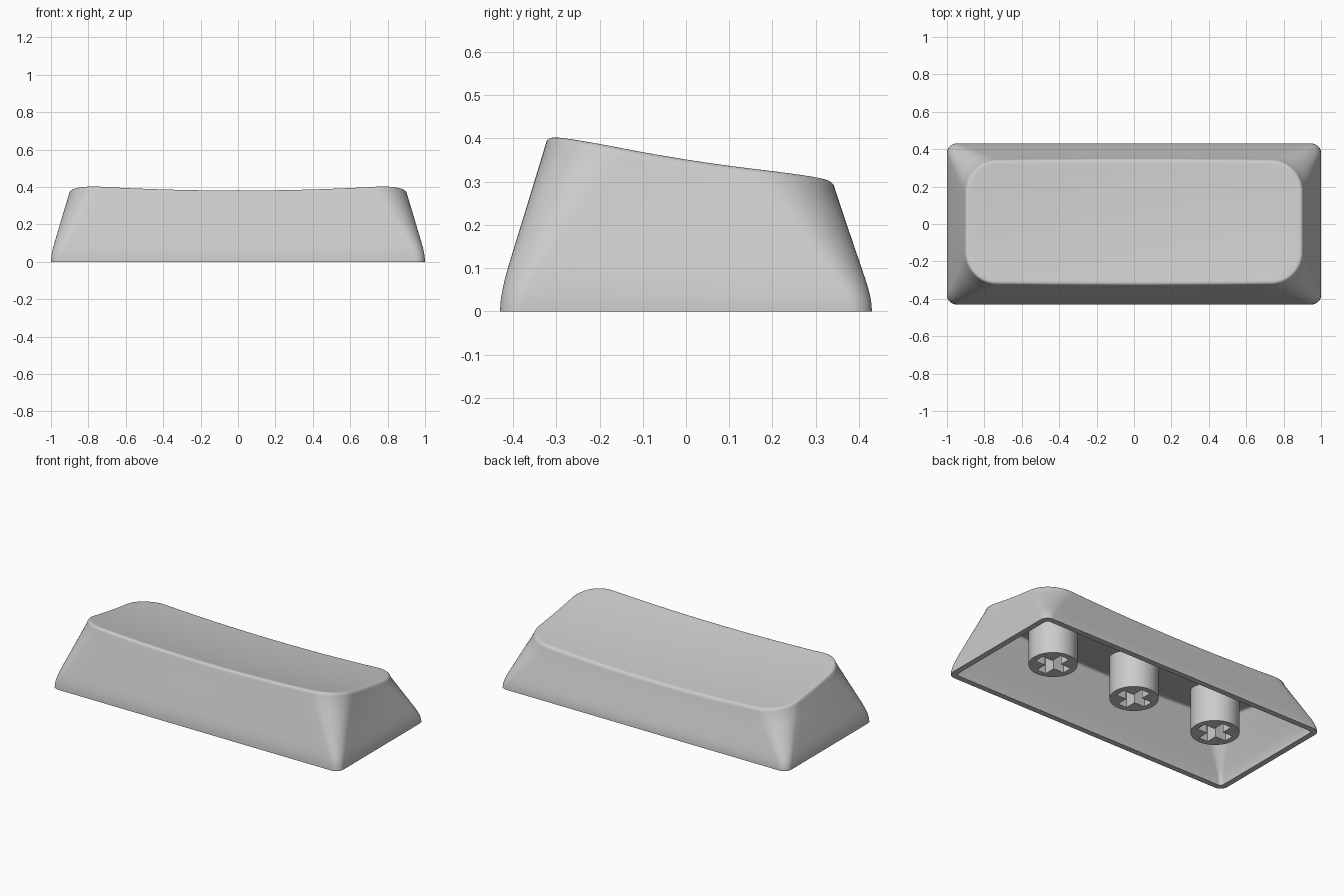
import bpy, bmesh, math

cube = bpy.data.objects.get("Cube")
if cube:
    bpy.data.objects.remove(cube)

grey = bpy.data.materials.new("light_grey")
grey.use_nodes = True
color = (0.6, 0.6, 0.6, 1)
grey.diffuse_color = color
grey.node_tree.nodes["Principled BSDF"].inputs["Base Color"].default_value = color

RIM = 0.022      # fillet radius of the top edge
WALL = 0.035     # shell thickness


def top_z(x, y):
    """Sloping, dished top surface."""
    return 0.32 - 0.158 * y + 0.12 * y * y + 0.04 * x * x


def outline(hx, hy, cy, r, bow=0.0):
    """Rounded rectangle with evenly divided sides, counter-clockwise."""
    pts = []
    arc, long_n, short_n = 12, 24, 10
    corners = [(1, 1, 0), (-1, 1, 90), (-1, -1, 180), (1, -1, 270)]
    for i, (sx, sy, start) in enumerate(corners):
        for k in range(arc + 1):
            a = math.radians(start + 90 * k / arc)
            pts.append((sx * (hx - r) + r * math.cos(a), sy * (hy - r) + r * math.sin(a)))
        nx, ny, nstart = corners[(i + 1) % 4]
        a = math.radians(nstart)
        end = (nx * (hx - r) + r * math.cos(a), ny * (hy - r) + r * math.sin(a))
        begin = pts[-1]
        n = long_n if i % 2 == 0 else short_n
        for k in range(1, n):
            f = k / n
            pts.append(tuple(b + (e - b) * f for b, e in zip(begin, end)))
    # The long sides bulge slightly where the top dips
    return [(x, cy + y + math.copysign(bow, y) * max(0, 1 - (x / hx) ** 2) * min(1, abs(y) / hy))
            for x, y in pts]


def section(f, shrink=0.0):
    """Outline between the base (f = 0) and the top rim (f = 1)."""
    mix = lambda a, b: a + (b - a) * f
    return outline(mix(1.0, 0.905) - shrink, mix(0.43, 0.333) - shrink, mix(0, 0.01),
                   max(mix(0.05, 0.17) - shrink, 0.02), 0.007 * f)


def finish(bm, name, angle):
    bmesh.ops.recalc_face_normals(bm, faces=bm.faces)
    mesh = bpy.data.meshes.new(name)
    bm.to_mesh(mesh)
    bm.free()
    mesh.materials.append(grey)
    obj = bpy.data.objects.new(name, mesh)
    bpy.context.collection.objects.link(obj)
    bpy.ops.object.select_all(action="DESELECT")
    obj.select_set(True)
    bpy.context.view_layer.objects.active = obj
    bpy.ops.object.shade_smooth_by_angle(angle=math.radians(angle))
    return obj


def bridge(bm, a, b):
    n = len(a)
    for i in range(n):
        bm.faces.new((a[i], a[(i + 1) % n], b[(i + 1) % n], b[i]))


def surface_rings(shrink, depth):
    """Rings from the base up the wall, over the rim and in across the top."""
    rings = []
    rim = section(1, shrink)
    wall = [(0, 0), (0.06, 0.012), (0.12, 0.045), (0.19, 0.1), (0.27, 0.18),
            (0.4, 0.325), (0.6, 0.55), (0.8, 0.775), (1, 1)]
    for t, f in wall:
        rings.append([(x, y, t * (top_z(u, v) - depth - RIM))
                      for (x, y), (u, v) in zip(section(f, shrink), rim)])
    for deg in (30, 45, 60, 75, 90):
        a = math.radians(deg)
        flat = section(1, shrink + RIM * (1 - math.cos(a)))
        rings.append([(x, y, top_z(x, y) - depth - RIM * (1 - math.sin(a))) for x, y in flat])
    for s in (0.96, 0.88, 0.76, 0.62, 0.48, 0.34, 0.2, 0.08):
        rings.append([(x * s, 0.01 + (y - 0.01) * s, top_z(x * s, 0.01 + (y - 0.01) * s) - depth)
                      for x, y in flat])
    return rings


# Hollow cap: outer skin and inner skin joined along the base
bm = bmesh.new()
base_rings = []
for shrink, depth in ((0, 0), (WALL, 0.045)):
    rings = [[bm.verts.new(p) for p in ring] for ring in surface_rings(shrink, depth)]
    for a, b in zip(rings, rings[1:]):
        bridge(bm, a, b)
    last = rings[-1]
    centre = bm.verts.new((0, 0.01, top_z(0, 0.01) - depth))
    for i in range(len(last)):
        bm.faces.new((last[i], last[(i + 1) % len(last)], centre))
    base_rings.append(rings[0])
bridge(bm, *base_rings)
finish(bm, "cap_shell", 40)


# Mounting stems with cross-shaped sockets
def stem(name, cx):
    bm = bmesh.new()
    radius, low, socket_top = 0.137, 0.03, 0.24
    long, half = 0.102, 0.031
    circle = [(radius * math.cos(math.tau * i / 48), radius * math.sin(math.tau * i / 48))
              for i in range(48)]
    cross = []
    for q in range(4):
        c, s = round(math.cos(q * math.pi / 2)), round(math.sin(q * math.pi / 2))
        for x, y in ((long, -half), (long, half), (half, half)):
            cross.append((x * c - y * s, x * s + y * c))

    def loop(pts, height):
        return [bm.verts.new((cx + x, y, height(cx + x, y))) for x, y in pts]

    outer = loop(circle, lambda x, y: low)
    inner = loop(cross, lambda x, y: low)
    roof = loop(cross, lambda x, y: socket_top)
    bridge(bm, outer, loop(circle, lambda x, y: top_z(x, y) - 0.03))
    bridge(bm, inner, roof)
    bm.faces.new(roof)
    edges = [bm.edges.get((r[i - 1], r[i])) for r in (outer, inner) for i in range(len(r))]
    bmesh.ops.triangle_fill(bm, edges=edges, use_beauty=True)
    finish(bm, name, 30)


for label, cx in (("right_stem", -0.59), ("centre_stem", 0), ("left_stem", 0.59)):
    stem(label, cx)
